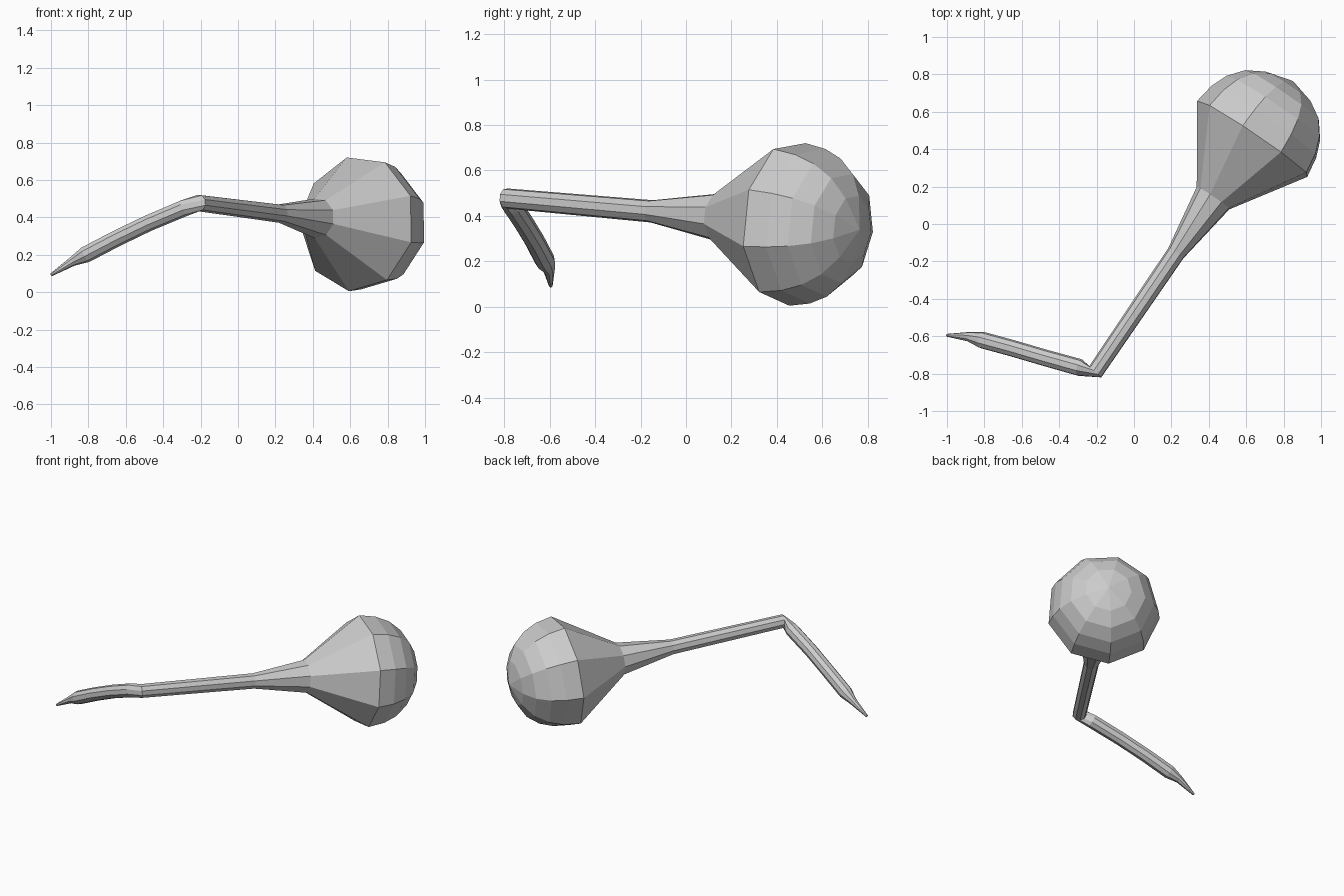
import bpy, bmesh, math
from mathutils import Vector

if "Cube" in bpy.data.objects:
    bpy.data.objects.remove(bpy.data.objects["Cube"])

SIDES = 9
Z = Vector((0, 0, 1))

# Straight axis of the stem and bulb, measured from the bulb's widest ring
bulb_centre = Vector((0.64, 0.455, 0.367))
axis = Vector((0.562, 0.827, -0.073)).normalized()

# Thin bent arm, tip to elbow: centre, radius
arm = [((-1.0, -0.595, 0.092), 0.008),
       ((-0.885, -0.603, 0.165), 0.026),
       ((-0.815, -0.62, 0.202), 0.045),
       ((-0.65, -0.665, 0.288), 0.045),
       ((-0.48, -0.715, 0.37), 0.045),
       ((-0.29, -0.768, 0.45), 0.046)]

# Stem, flared neck and dome: distance along axis, radius
bulb = [(-0.98 + 0.24, 0.05), (-0.384, 0.108), (0, 0.365),
        (0.11, 0.347), (0.2, 0.31), (0.28, 0.245), (0.335, 0.15)]

# Collect rings as (centre, direction, radius)
rings = []
pts = [Vector(p) for p, r in arm]
for i, (p, r) in enumerate(arm):
    d = pts[min(i + 1, len(pts) - 1)] - pts[max(i - 1, 0)]
    rings.append((pts[i], d.normalized(), r))
rings.append((bulb_centre - axis * 1.51, Vector((0.68, 0.73, 0)).normalized(), 0.045))
for t, r in bulb:
    rings.append((bulb_centre + axis * t, axis, r))

bm = bmesh.new()


def add_ring(centre, direction, radius):
    u = direction.cross(Z).normalized()
    v = u.cross(direction)
    angles = [math.radians(24) + 2 * math.pi * k / SIDES for k in range(SIDES)]
    return [bm.verts.new(centre + (u * math.cos(a) + v * math.sin(a)) * radius)
            for a in angles]


# Skin the rings, cap the tip, and close the dome with a fan
loops = [add_ring(*ring) for ring in rings]
for a, b in zip(loops, loops[1:]):
    for k in range(SIDES):
        n = (k + 1) % SIDES
        bm.faces.new((a[k], a[n], b[n], b[k]))
bm.faces.new(loops[0])
apex = bm.verts.new(bulb_centre + axis * 0.375)
for k in range(SIDES):
    bm.faces.new((loops[-1][k], loops[-1][(k + 1) % SIDES], apex))
bmesh.ops.recalc_face_normals(bm, faces=bm.faces)

mesh = bpy.data.meshes.new("bulb_on_bent_stem")
bm.to_mesh(mesh)
bm.free()
obj = bpy.data.objects.new("bulb_on_bent_stem", mesh)
bpy.context.collection.objects.link(obj)
